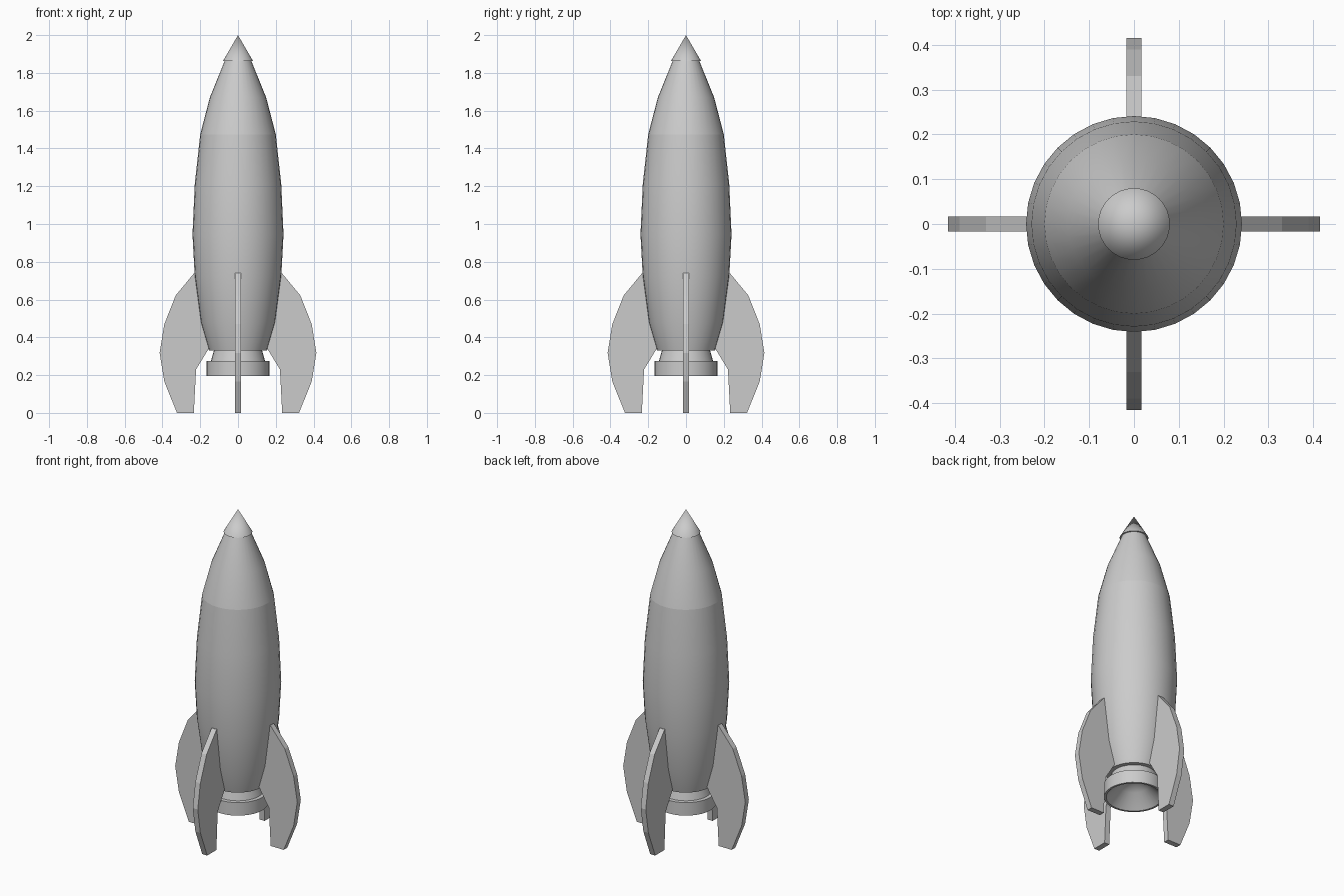
import bpy, math

if "Cube" in bpy.data.objects:
    bpy.data.objects.remove(bpy.data.objects["Cube"])

SIDES = 32


def add_object(name, verts, faces):
    mesh = bpy.data.meshes.new(name)
    mesh.from_pydata(verts, [], faces)
    mesh.update()
    obj = bpy.data.objects.new(name, mesh)
    bpy.context.collection.objects.link(obj)
    return obj


def lathe(name, profile, angle=30):
    """Revolve an (r, z) profile about z, r = 0 gives a pole."""
    verts, rings, faces = [], [], []
    for r, z in profile:
        n = 1 if r == 0 else SIDES
        rings.append([len(verts) + i % n for i in range(SIDES)])
        for i in range(n):
            a = 2 * math.pi * i / SIDES
            verts.append((r * math.cos(a), r * math.sin(a), z))
    for lo, hi in zip(rings, rings[1:]):
        for i in range(SIDES):
            j = (i + 1) % SIDES
            quad = list(dict.fromkeys((lo[i], lo[j], hi[j], hi[i])))
            faces.append(quad)
    obj = add_object(name, verts, faces)
    bpy.ops.object.select_all(action='DESELECT')
    obj.select_set(True)
    bpy.context.view_layer.objects.active = obj
    bpy.ops.object.shade_smooth_by_angle(angle=math.radians(angle))
    return obj


# Main hull, with its closed underside
lathe("hull", [(0, 0.33), (0.153, 0.33), (0.197, 0.48), (0.229, 0.72),
               (0.241, 0.945), (0.229, 1.21), (0.2, 1.475)])

# Tapering upper hull
lathe("upper_hull", [(0.2, 1.475), (0.149, 1.67), (0.07, 1.865)])

# Nose tip with a small overhang
lathe("nose_tip", [(0, 1.862), (0.08, 1.862), (0, 2.0)], 60)

# Engine nozzle: hollow bell, collar and neck
lathe("nozzle", [(0, 0.32), (0.08, 0.27), (0.155, 0.195), (0.167, 0.195),
                 (0.167, 0.275), (0.143, 0.275), (0.127, 0.332)])

# Four fins, outlined in the radial plane
OUTLINE = [(0.232, 0.74), (0.33, 0.622), (0.39, 0.47), (0.415, 0.318),
           (0.39, 0.165), (0.323, 0), (0.234, 0), (0.222, 0.23),
           (0.155, 0.34), (0.19, 0.5), (0.22, 0.74)]
HALF = 0.017
n = len(OUTLINE)
for k, side in enumerate(("right", "back", "left", "front")):
    verts = [(r, y, z) for y in (-HALF, HALF) for r, z in OUTLINE]
    faces = [list(range(n))[::-1], list(range(n, 2 * n))]
    faces += [[i, (i + 1) % n, (i + 1) % n + n, i + n] for i in range(n)]
    fin = add_object(side + "_fin", verts, faces)
    fin.rotation_euler.z = k * math.pi / 2
